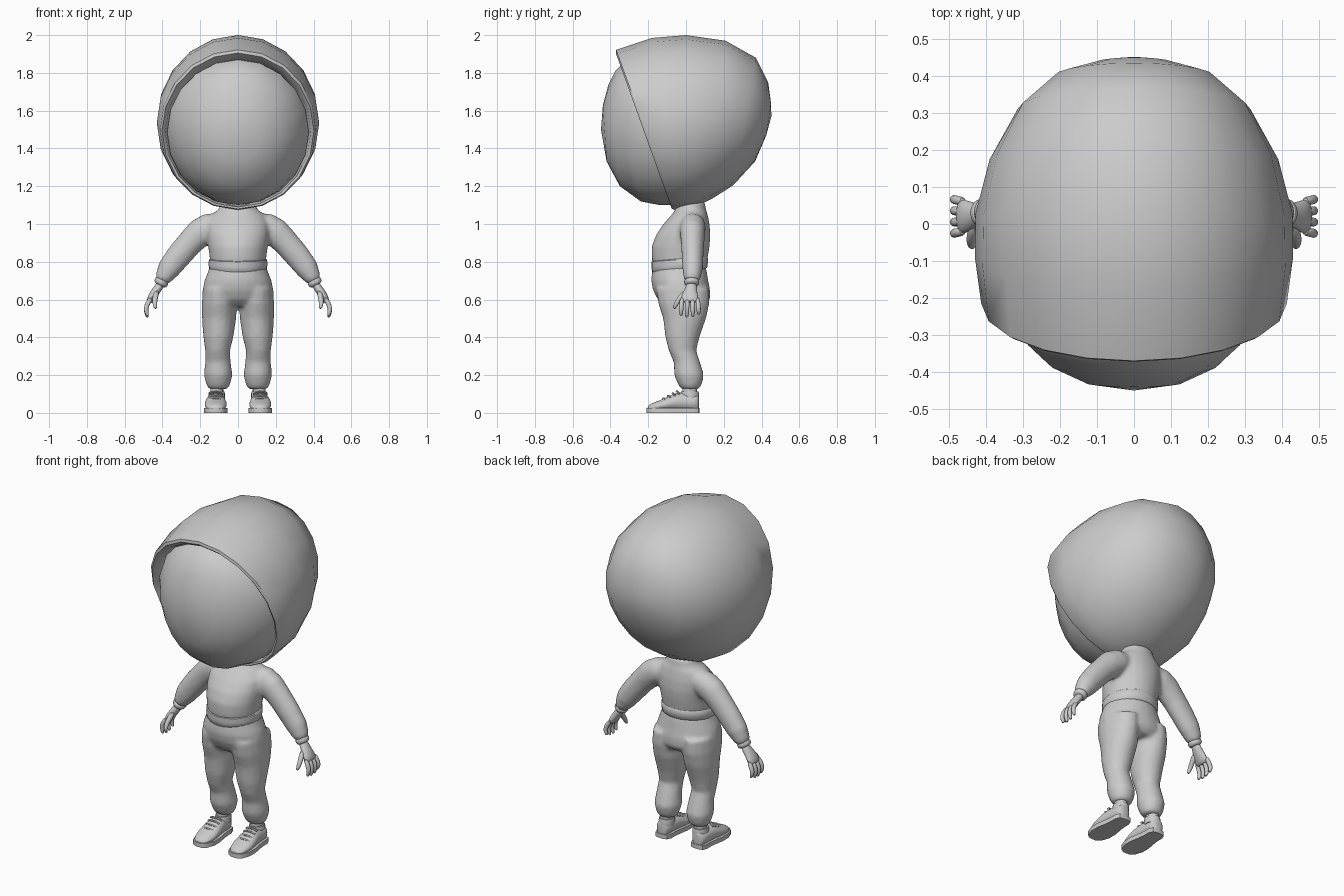
import bpy, bmesh
from math import sin, cos, pi
from mathutils import Vector as V

cube = bpy.data.objects.get("Cube")
if cube:
    bpy.data.objects.remove(cube)

GREY = (0.6, 0.6, 0.6, 1)
grey = bpy.data.materials.new("plain grey")
grey.use_nodes = True
grey.diffuse_color = GREY
grey.node_tree.nodes["Principled BSDF"].inputs["Base Color"].default_value = GREY


def add_loft(bm, rings, n=16):
    """Skin closed elliptical rings given as (centre, half axis u, half axis v)."""
    loops = [[bm.verts.new(c + u * sin(2 * pi * i / n) + v * cos(2 * pi * i / n))
              for i in range(n)] for c, u, v in rings]
    for a, b in zip(loops, loops[1:]):
        for i in range(n):
            j = (i + 1) % n
            bm.faces.new((a[i], a[j], b[j], b[i]))
    bm.faces.new(loops[0])
    bm.faces.new(loops[-1][::-1])


def level(x, z, rx, front, back, tilt=0):
    """Horizontal ring, optionally tilted up towards the back."""
    return V((x, (front + back) / 2, z)), V((rx, 0, 0)), V((0, (back - front) / 2, tilt))


def along(path):
    """Rings square to a path of (x, y, z, thickness, depth)."""
    pts = [V(p[:3]) for p in path]
    rings = []
    for i, p in enumerate(path):
        t = pts[min(i + 1, len(pts) - 1)] - pts[max(i - 1, 0)]
        u = t.cross(V((0, 1, 0))).normalized()
        rings.append((pts[i], u * p[3], u.cross(t).normalized() * p[4]))
    return rings


def finish(name, bm, mirror=False, subsurf=0, voxel=0, angle=50):
    bmesh.ops.remove_doubles(bm, verts=bm.verts, dist=0.0001)
    bmesh.ops.recalc_face_normals(bm, faces=bm.faces)
    me = bpy.data.meshes.new(name)
    bm.to_mesh(me)
    bm.free()
    me.materials.append(grey)
    ob = bpy.data.objects.new(name, me)
    bpy.context.collection.objects.link(ob)
    bpy.ops.object.select_all(action='DESELECT')
    ob.select_set(True)
    bpy.context.view_layer.objects.active = ob
    if voxel:
        me.polygons.foreach_set("use_smooth", [True] * len(me.polygons))
    else:
        bpy.ops.object.shade_smooth_by_angle(angle=angle * pi / 180)
    if mirror:
        m = ob.modifiers.new("mirror", 'MIRROR')
        m.use_mirror_merge = False
    if subsurf:
        ob.modifiers.new("rounding", 'SUBSURF').levels = subsurf
        ob.modifiers["rounding"].render_levels = subsurf
    if voxel:
        m = ob.modifiers.new("blend", 'REMESH')
        m.mode, m.voxel_size, m.use_smooth_shade = 'VOXEL', voxel, True
        m = ob.modifiers.new("relax", 'SMOOTH')
        m.factor, m.iterations = 0.5, 8
    return ob


# Head: each ring has top y, top z, bottom y, bottom z, half width
def head_rings(rows):
    out = []
    for ty, tz, by, bz, w in rows:
        top, low = V((0, ty, tz)), V((0, by, bz))
        out.append(((top + low) / 2, V((w, 0, 0)), (top - low) / 2))
    return out


bm = bmesh.new()
add_loft(bm, head_rings([
    (-.45, 1.5, -.45, 1.5, 0), (-.44, 1.63, -.42, 1.33, .13),
    (-.41, 1.74, -.35, 1.2, .23), (-.375, 1.81, -.24, 1.12, .3),
    (-.335, 1.85, -.14, 1.1, .35), (-.3, 1.87, -.04, 1.1, .375)]), 20)
finish("face", bm)

bm = bmesh.new()
add_loft(bm, head_rings([
    (-.29, 1.87, -.02, 1.1, .375), (-.345, 1.885, -.075, 1.09, .385),
    (-.372, 1.905, -.075, 1.08, .402), (-.37, 1.922, -.06, 1.075, .413),
    (-.18, 1.985, 0, 1.085, .43), (0, 2, .06, 1.095, .428),
    (.21, 1.97, .14, 1.135, .39), (.37, 1.88, .25, 1.205, .315),
    (.435, 1.75, .365, 1.33, .215), (.45, 1.64, .425, 1.47, .1),
    (.452, 1.57, .452, 1.57, 0)]), 20)
finish("hood", bm)

# Top: torso and both sleeves blended into one skin
bm = bmesh.new()
add_loft(bm, [level(0, *r) for r in (
    (1.12, .09, -.05, .1), (1.08, .1, -.055, .105), (1.05, .14, -.075, .115),
    (1.0, .165, -.12, .125), (.94, .165, -.16, .13), (.88, .158, -.182, .125),
    (.82, .15, -.182, .115), (.79, .147, -.178, .11))], 24)
for s in (1, -1):
    add_loft(bm, along([(s * x, y, z, a, b) for x, y, z, a, b in (
        (.1, .035, 1.0, .06, .06), (.15, .035, .985, .075, .07),
        (.2, .035, .955, .077, .068), (.255, .035, .9, .07, .062),
        (.315, .035, .83, .068, .058), (.365, .035, .765, .062, .055),
        (.395, .032, .715, .046, .045), (.405, .03, .695, .034, .036))]))
finish("top_with_sleeves", bm, voxel=.011)

# Hem band around the waist
bm = bmesh.new()
add_loft(bm, [level(0, z, rx, f, b, .012) for z, rx, f, b in (
    (.752, .146, -.172, .105), (.758, .152, -.18, .112),
    (.785, .156, -.183, .116), (.812, .154, -.183, .115),
    (.818, .146, -.172, .108))], 28)
finish("hem_band", bm)

# Trousers: hips and both legs blended into one skin
bm = bmesh.new()
add_loft(bm, [level(0, *r) for r in (
    (.79, .145, -.17, .1), (.75, .158, -.18, .11), (.7, .178, -.185, .118),
    (.65, .188, -.175, .128), (.6, .185, -.15, .128), (.565, .16, -.11, .1))], 24)
for s in (1, -1):
    add_loft(bm, [level(s * x, *r) for x, *r in (
        (.095, .66, .09, -.16, .125), (.099, .58, .093, -.148, .125),
        (.1, .5, .091, -.122, .107), (.104, .4, .08, -.11, .072),
        (.108, .33, .066, -.092, .055), (.106, .27, .068, -.066, .075),
        (.105, .2, .076, -.063, .096), (.105, .15, .064, -.043, .085),
        (.105, .125, .05, -.025, .068))], 16)
finish("trousers", bm, voxel=.011)

# Cuffs, hands and fingers
bm = bmesh.new()
add_loft(bm, along([(.398, .03, .708, .03, .032), (.402, .03, .7, .04, .042),
                    (.411, .03, .683, .039, .041), (.416, .03, .674, .026, .03)]))
finish("sleeve_cuff", bm, mirror=True, subsurf=1)

bm = bmesh.new()
add_loft(bm, along([(.405, .03, .69, .022, .028), (.42, .028, .665, .023, .03),
                    (.442, .022, .635, .024, .04), (.462, .02, .603, .022, .05),
                    (.472, .02, .583, .013, .046)]), 12)
finish("palm", bm, mirror=True, subsurf=1)

bm = bmesh.new()
for k, drop in enumerate((.008, 0, .003, .015)):
    y = -.02 + .027 * k
    spread = .004 * (k - 1.5)
    add_loft(bm, along([(.458, y, .61, .012, .012), (.479, y + spread / 2, .58, .015, .014),
                        (.488, y + spread, .552, .013, .013),
                        (.484, y + spread, .522 + drop, .012, .012),
                        (.477, y + spread, .504 + drop, .007, .007)]), 8)
add_loft(bm, along([(.43, .005, .645, .015, .018), (.437, -.025, .615, .016, .017),
                    (.441, -.047, .588, .014, .014), (.439, -.058, .565, .012, .012),
                    (.435, -.063, .55, .006, .006)]), 8)
finish("fingers", bm, mirror=True, subsurf=1)

# Shoes: sections along the foot of y, half width, top height
FOOT_X = .118
SHOE = ((-.205, .02, .034), (-.188, .044, .05), (-.14, .06, .066), (-.09, .06, .09),
        (-.045, .052, .112), (0, .046, .106), (.04, .046, .1), (.064, .036, .1),
        (.07, .015, .09))
bm = bmesh.new()
add_loft(bm, [(V((FOOT_X, y, top / 2 + .004)), V((w, 0, 0)), V((0, 0, top / 2 - .004)))
              for y, w, top in SHOE], 16)
finish("shoe_upper", bm, mirror=True, subsurf=1)

bm = bmesh.new()
outline = [(w, y) for y, w, _ in SHOE] + [(-w, y) for y, w, _ in reversed(SHOE)]
sole = bm.faces.new([bm.verts.new((FOOT_X + x * 1.05, y * 1.02, 0)) for x, y in outline])
raised = bmesh.ops.extrude_face_region(bm, geom=[sole])["geom"]
bmesh.ops.translate(bm, verts=[g for g in raised if isinstance(g, bmesh.types.BMVert)],
                    vec=(0, 0, .026))
finish("shoe_sole", bm, mirror=True)

# Laces arched over the instep, and the padded collar with the ankle
bm = bmesh.new()
for y, z in ((-.12, .074), (-.095, .087), (-.07, .1), (-.048, .11)):
    add_loft(bm, along([(FOOT_X + x, y + abs(x) * .3, z + .004 - x * x * 9, .005, .007)
                        for x in (-.036, -.02, 0, .02, .036)]), 6)
finish("shoe_laces", bm, mirror=True)

bm = bmesh.new()
add_loft(bm, [level(FOOT_X - .006, z, r, .02 - r * 1.15, .02 + r * 1.15) for z, r in (
    (.07, .042), (.1, .043), (.112, .04), (.112, .034), (.15, .034))], 16)
finish("ankle", bm, mirror=True)
